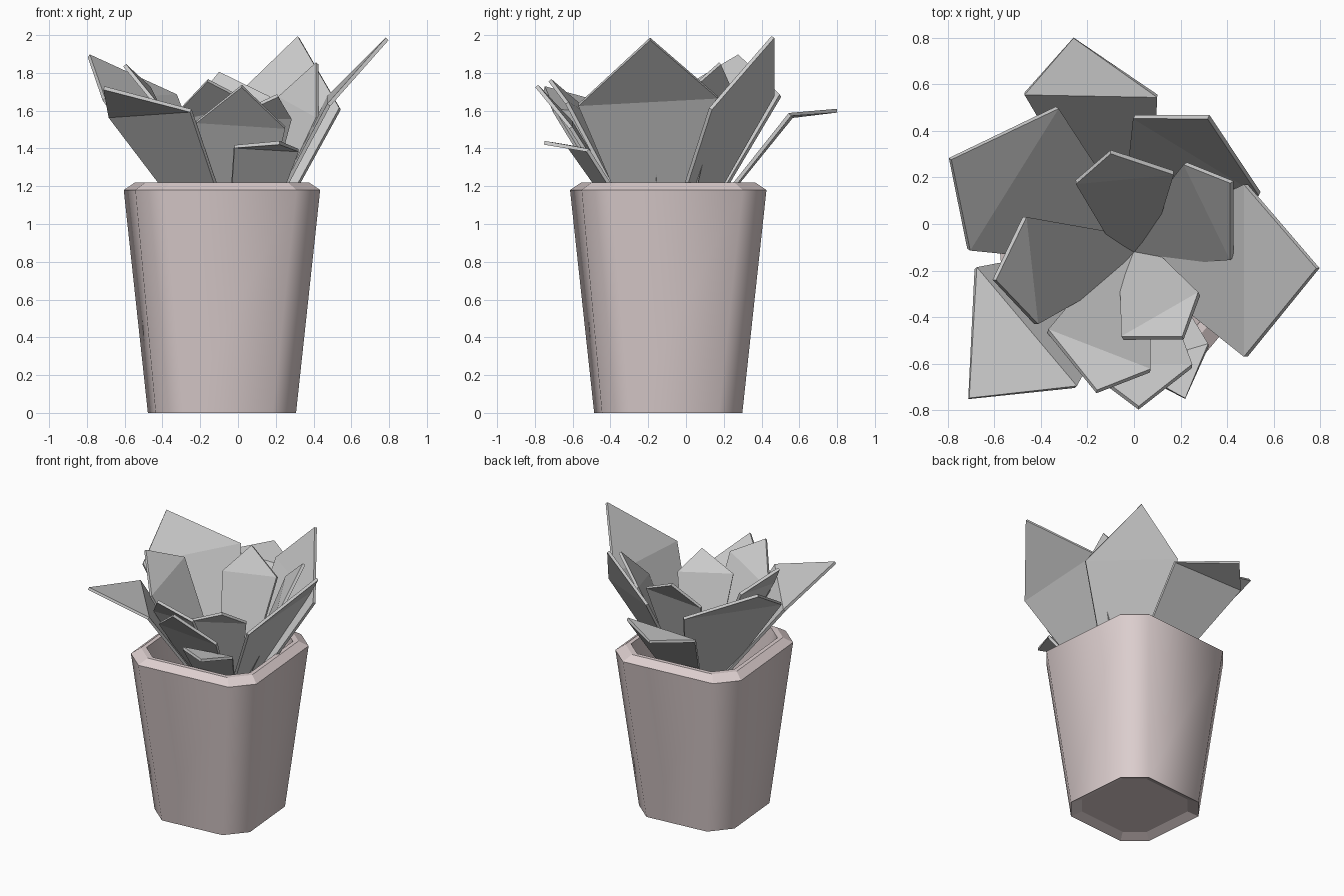
import bpy, bmesh, math
from mathutils import Vector, Matrix

if "Cube" in bpy.data.objects:
    bpy.data.objects.remove(bpy.data.objects["Cube"])


def add_object(name, bm, colour):
    bmesh.ops.recalc_face_normals(bm, faces=bm.faces[:])
    mesh = bpy.data.meshes.new(name)
    bm.to_mesh(mesh)
    bm.free()
    obj = bpy.data.objects.new(name, mesh)
    bpy.context.collection.objects.link(obj)
    mesh.materials.append(colour)
    return obj


def material(name, rgb):
    mat = bpy.data.materials.new(name)
    mat.diffuse_color = (*rgb, 1)
    mat.use_nodes = True
    mat.node_tree.nodes["Principled BSDF"].inputs["Base Color"].default_value = mat.diffuse_color
    return mat


clay = material("pale_pink_clay", (0.72, 0.62, 0.62))
grey = material("leaf_grey", (0.58, 0.58, 0.58))

# The pot stands slightly turned and off centre
turn = Matrix.Translation((-0.085, -0.094, 0)) @ Matrix.Rotation(math.radians(5), 4, 'Z')


def ring(bm, half, cut, z):
    """Square with cut corners, counter-clockwise."""
    k = half - cut
    pts = [(half, -k), (half, k), (k, half), (-k, half),
           (-half, k), (-half, -k), (-k, -half), (k, -half)]
    return [bm.verts.new(turn @ Vector((x, y, z))) for x, y in pts]


# Pot: lofted from the sloped underside, up the wall, over the rim, into the cavity
profile = [(0.31, 0.115, 0.03), (0.373, 0.136, 0.0), (0.491, 0.138, 1.18),
           (0.435, 0.122, 1.22), (0.405, 0.115, 1.22), (0.36, 0.105, 0.70)]
bm = bmesh.new()
rings = [ring(bm, *p) for p in profile]
for level, (lo, hi) in enumerate(zip(rings, rings[1:])):
    for i in range(8):
        j = (i + 1) % 8
        face = bm.faces.new((lo[i], lo[j], hi[j], hi[i]))
        face.smooth = level in (1, 4)      # only tall walls are smooth
bm.faces.new(rings[0][::-1])
bm.faces.new(rings[-1])
add_object("pot", bm, clay)

# Leaves: tip and two shoulders, each narrowing to a base in the pot
leaves = [
    ("right", (0.79, -0.19, 1.98), (0.48, 0.17, 1.67), (0.48, -0.57, 1.63)),
    ("back_right", (0.32, 0.46, 1.99), (0.00, 0.46, 1.68), (0.54, 0.13, 1.61)),
    ("back", (-0.26, 0.80, 1.60), (-0.47, 0.56, 1.57), (0.10, 0.55, 1.58)),
    ("front_left", (-0.71, -0.75, 1.72), (-0.25, -0.70, 1.60), (-0.68, -0.19, 1.57)),
    ("front_outer", (0.02, -0.79, 1.73), (0.25, -0.61, 1.51), (-0.22, -0.61, 1.54)),
    ("front_middle", (-0.16, -0.72, 1.76), (0.07, -0.63, 1.64), (-0.37, -0.46, 1.54)),
    ("front_low", (0.22, -0.75, 1.43), (0.32, -0.52, 1.39), (-0.02, -0.62, 1.41)),
    ("left", (-0.79, 0.28, 1.89), (-0.71, -0.11, 1.66), (-0.33, 0.50, 1.68)),
    ("inner_left", (-0.60, -0.24, 1.84), (-0.42, -0.43, 1.62), (-0.47, 0.03, 1.72)),
    ("inner_back", (-0.10, 0.31, 1.80), (-0.25, 0.18, 1.62), (0.17, 0.22, 1.67)),
    ("inner_right", (0.42, 0.18, 1.85), (0.22, 0.26, 1.67), (0.42, -0.15, 1.56)),
    ("inner_front", (0.21, -0.49, 1.68), (0.28, -0.30, 1.56), (-0.05, -0.49, 1.56)),
]
root = Vector((0.0, -0.12, 0.74))
for name, tip, a, b in leaves:
    tip, a, b = Vector(tip), Vector(a), Vector(b)
    out = (a + b) / 2 - root
    out.z = 0
    base = root + out.normalized() * 0.005
    side = b - a
    side.z = 0
    side = side.normalized() * 0.07
    bm = bmesh.new()
    v0, v1, va, vb, vt = [bm.verts.new(p) for p in (base - side, base + side, a, b, tip)]
    bm.faces.new((v0, v1, vb, va))
    bm.faces.new((va, vb, vt))
    leaf = add_object("leaf_" + name, bm, grey)
    mod = leaf.modifiers.new("thickness", 'SOLIDIFY')
    mod.thickness = 0.02
    mod.offset = 0
